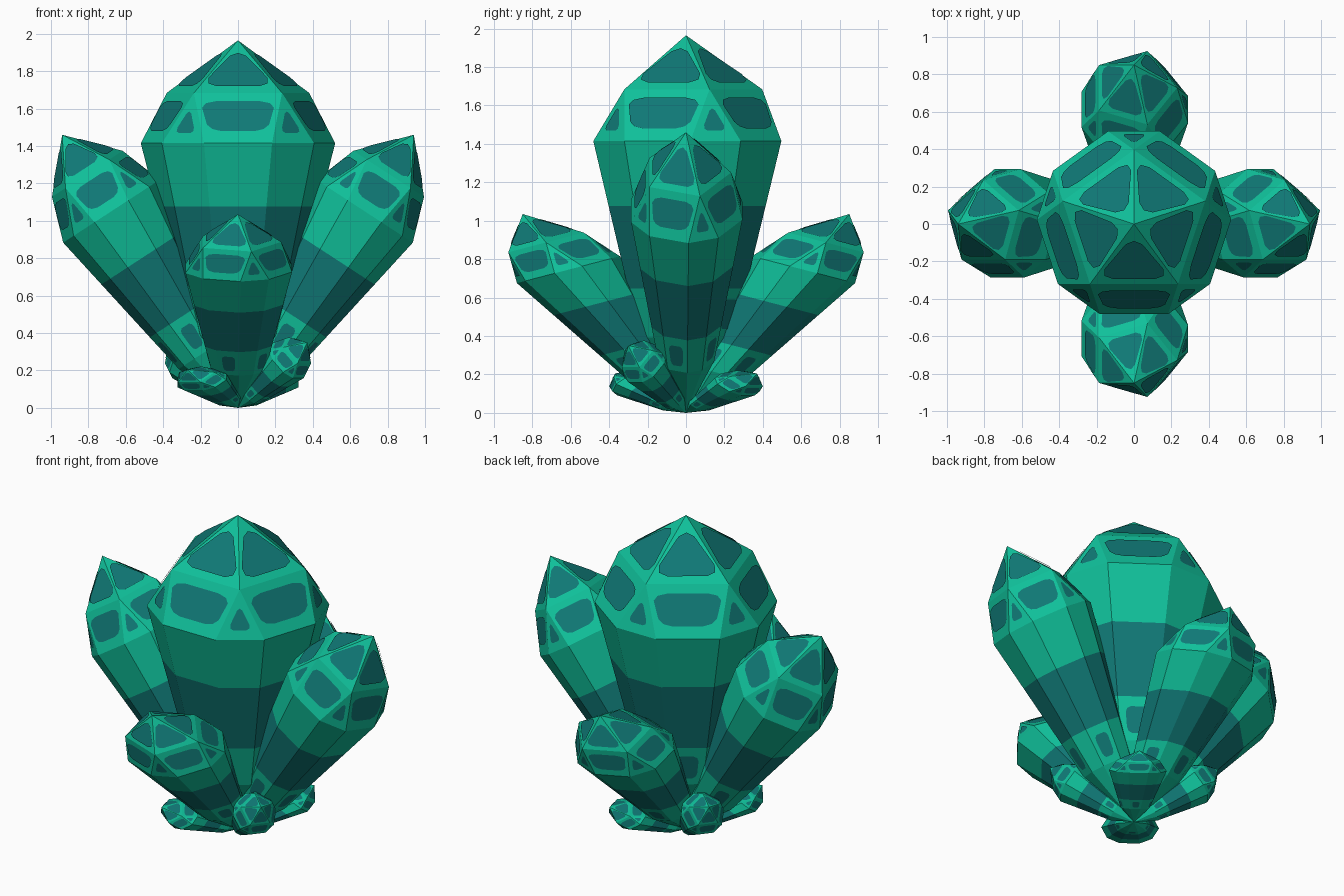
import bpy, bmesh, math
from mathutils import Vector

if "Cube" in bpy.data.objects:
    bpy.data.objects.remove(bpy.data.objects["Cube"])

def material(name, rgb):
    m = bpy.data.materials.new(name)
    m.diffuse_color = (*rgb, 1)
    m.use_nodes = True
    m.node_tree.nodes["Principled BSDF"].inputs["Base Color"].default_value = m.diffuse_color
    return m

GREEN = material("emerald green", (0.005, 0.53, 0.325))
TEAL = material("deep teal", (0.005, 0.19, 0.18))

# Unit crystal profile: height fraction and radius fraction of each ten-sided ring
RINGS = [(0.20, 0.50), (0.33, 0.625), (0.548, 0.835), (0.72, 1.0)]
SHOULDER = (0.857, 0.77)          # five-sided ring under the tip
HALF = math.radians(15.5)         # half width of the narrow sides


def crystal(name, tip, side, depth):
    """Crystal from the origin to tip; side and depth are its radius vectors."""
    tip, side, depth = Vector(tip), Vector(side), Vector(depth)
    place = lambda p: side * p.x + depth * p.y + tip * p.z
    bm = bmesh.new()

    def add(points, mat):
        f = bm.faces.new([bm.verts.new(p) for p in points])
        f.material_index = mat

    # Painted panel: shrunken facet with clipped corners, lying just above it
    def panel(points, sx, sy, cut=0.22):
        n = (points[1] - points[0]).cross(points[2] - points[0]).normalized()
        c = sum(points, Vector()) / len(points)
        t = Vector((-n.y, n.x, 0)).normalized()
        inner = []
        for p in points:
            d = p - c
            along = t * d.dot(t)
            inner.append(c + along * sx + (d - along) * sy + n * 0.006)
        out = []
        for i, p in enumerate(inner):
            a, b = inner[i - 1], inner[(i + 1) % len(inner)]
            q0, q1 = p.lerp(a, cut), p.lerp(b, cut)
            out += [q0, (q0 + q1) / 2 * 0.65 + p * 0.35, q1]
        add([place(p) for p in out], 1)

    def facet(points, mat=0):
        add([place(p) for p in points], mat)

    def ring(z, r):
        pts = []
        for k in range(5):
            a = math.pi / 2 + k * math.tau / 5
            pts += [Vector((r * math.cos(a + s * HALF), r * math.sin(a + s * HALF), z))
                    for s in (-1, 1)]
        return pts

    rings = [ring(*r) for r in RINGS]
    base, top = Vector(), Vector((0, 0, 1))

    # Pointed foot and tapering body, with the teal band in the middle
    for i in range(10):
        j = (i + 1) % 10
        facet([base, rings[0][j], rings[0][i]])
        for k, mat in enumerate((0, 1, 0)):
            lo, hi = rings[k], rings[k + 1]
            quad = [lo[i], lo[j], hi[j], hi[i]]
            facet(quad, mat)
            if k == 0 and i % 2:
                panel(quad, 0.6, 0.6)

    # Faceted head with painted panels
    z, r = SHOULDER
    pent = [Vector((r * math.cos(math.pi / 2 + k * math.tau / 5),
                    r * math.sin(math.pi / 2 + k * math.tau / 5), z)) for k in range(5)]
    eq = rings[-1]
    for k in range(5):
        n = (k + 1) % 5
        small = [eq[2 * k], eq[2 * k + 1], pent[k]]
        quad = [eq[2 * k + 1], eq[2 * n], pent[n], pent[k]]
        cap = [pent[k], pent[n], top]
        for pts, sx, sy in ((small, 0.5, 0.5), (quad, 0.86, 0.6), (cap, 0.86, 0.74)):
            facet(pts)
            panel(pts, sx, sy)

    # Weld the facets, face outward
    if side.cross(depth).dot(tip) < 0:
        bmesh.ops.reverse_faces(bm, faces=bm.faces[:])
    bmesh.ops.remove_doubles(bm, verts=bm.verts[:], dist=1e-5)
    me = bpy.data.meshes.new(name)
    bm.to_mesh(me)
    bm.free()
    me.materials.append(GREEN)
    me.materials.append(TEAL)
    ob = bpy.data.objects.new(name, me)
    bpy.context.collection.objects.link(ob)


# Tall centre crystal
crystal("centre_crystal", (0, 0, 1.965), (0.52, 0, 0), (0, 0.515, 0))

# Side crystals leaning left and right
for s, n in ((-1, "left"), (1, "right")):
    crystal(n + "_crystal", (0.94 * s, 0, 1.46), (0.258, 0, -0.168 * s), (0, 0.305, 0))

# Shorter crystals leaning to the front and back
for s, n in ((-1, "front"), (1, "back")):
    crystal(n + "_crystal", (0, 0.85 * s, 1.035), (0, -0.268, 0.07 * s), (0.3, 0, 0))

# Small base crystals on the diagonals: two upright, two flattened
for s, n in ((1, "front_right"), (-1, "back_left")):
    crystal(n + "_shard", (0.37 * s, -0.30 * s, 0.35),
            (0.08 * s, 0.10 * s, 0), (-0.06 * s, 0.05 * s, 0.10))
for s, n in ((-1, "front_left"), (1, "back_right")):
    crystal(n + "_shard", (0.27 * s, 0.37 * s, 0.205),
            (-0.13 * s, 0.10 * s, 0), (-0.045 * s, -0.06 * s, 0.06))
